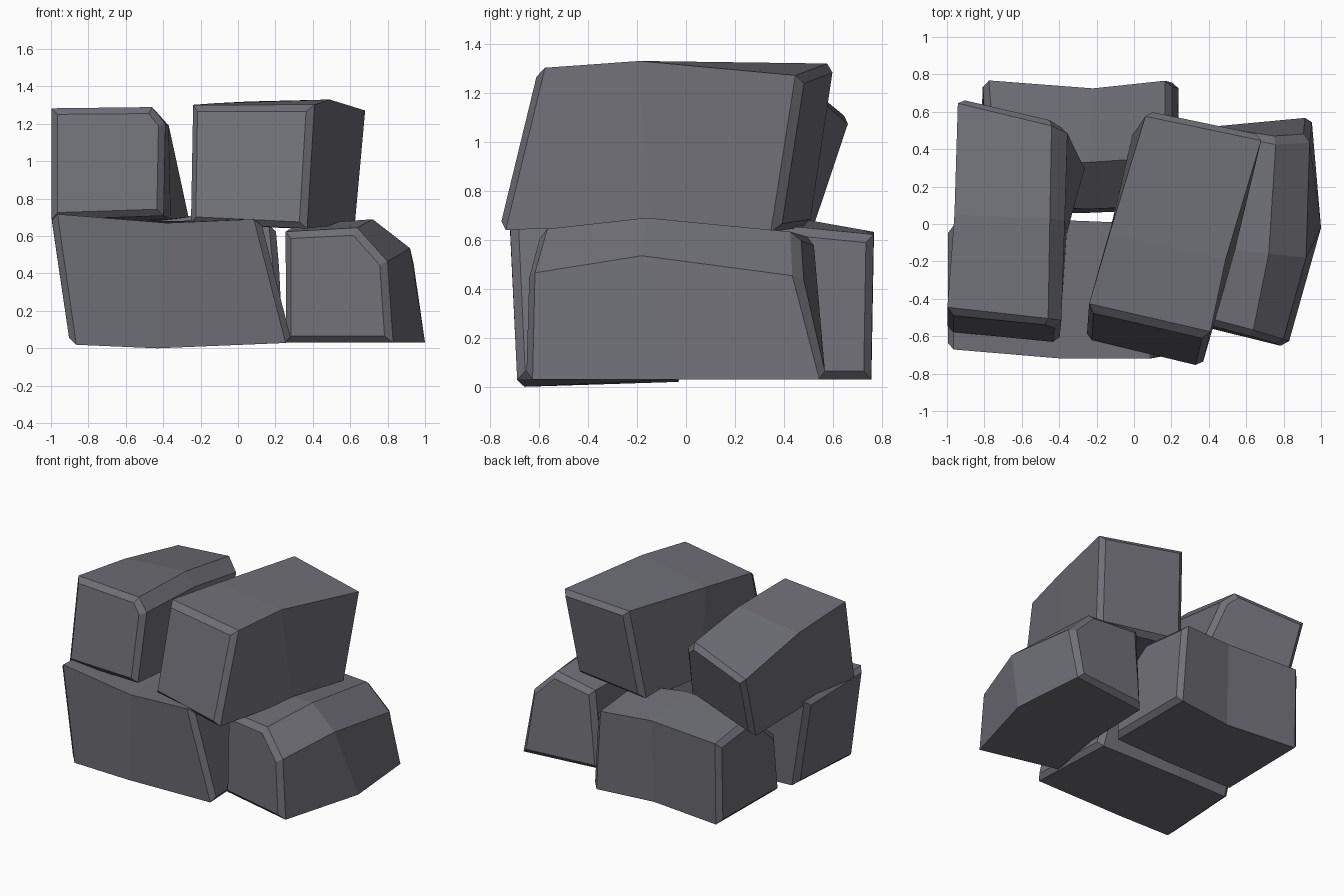
import bpy, bmesh

stone = bpy.data.materials.new("slate_grey")
stone.diffuse_color = (0.16, 0.16, 0.185, 1)


def block(name, start, middle, end, bevel=0.035):
    """Rough stone lofted through three cross-sections, with chipped end rims."""
    bm = bmesh.new()
    rings = [[bm.verts.new(p) for p in ring] for ring in (start, middle, end)]
    n = len(start)
    for a, b in zip(rings, rings[1:]):
        for i in range(n):
            j = (i + 1) % n
            bm.faces.new((a[i], a[j], b[j], b[i]))
    caps = [bm.faces.new(rings[0]), bm.faces.new(rings[-1])]
    bmesh.ops.recalc_face_normals(bm, faces=bm.faces[:])
    rims = [e for f in caps for e in f.edges]
    bmesh.ops.bevel(bm, geom=rims, offset=bevel, segments=1, affect='EDGES',
                    profile=0.5, clamp_overlap=True)
    mesh = bpy.data.meshes.new(name)
    bm.to_mesh(mesh)
    bm.free()
    mesh.materials.append(stone)
    obj = bpy.data.objects.new(name, mesh)
    bpy.context.collection.objects.link(obj)
    return obj


# upper left stone, running front to back and dropping at the back
block("upper_left_stone",
      [(-1.0, -0.58, 0.69), (-0.40, -0.64, 0.71), (-0.39, -0.55, 1.20),
       (-0.46, -0.54, 1.29), (-1.0, -0.48, 1.285)],
      [(-0.95, 0.0, 0.66), (-0.36, -0.05, 0.69), (-0.37, 0.02, 1.19),
       (-0.45, 0.03, 1.28), (-0.96, 0.05, 1.23)],
      [(-0.91, 0.52, 0.62), (-0.26, 0.33, 0.70), (-0.355, 0.52, 1.12),
       (-0.44, 0.56, 1.20), (-0.94, 0.68, 1.10)])

# upper right stone, turned and leaning back
block("upper_right_stone",
      [(-0.26, -0.62, 0.67), (0.36, -0.77, 0.64), (0.40, -0.61, 1.30),
       (-0.25, -0.46, 1.30)],
      [(-0.12, 0.0, 0.66), (0.54, -0.14, 0.66), (0.49, -0.19, 1.33),
       (-0.13, -0.05, 1.31)],
      [(0.0, 0.51, 0.65), (0.63, 0.38, 0.63), (0.69, 0.48, 1.27),
       (0.07, 0.61, 1.32)])

# lower front stone, running left to right
block("lower_front_stone",
      [(-0.90, -0.68, 0.02), (-0.87, -0.05, 0.03), (-1.0, -0.01, 0.70),
       (-1.0, -0.67, 0.72)],
      [(-0.43, -0.66, 0.0), (-0.42, -0.03, 0.02), (-0.37, 0.02, 0.68),
       (-0.38, -0.72, 0.67)],
      [(0.29, -0.69, 0.03), (0.26, -0.05, 0.03), (0.12, 0.0, 0.66),
       (0.12, -0.72, 0.69)])

# lower back stone with a sloping inner shoulder
block("lower_back_stone",
      [(-0.82, 0.06, 0.03), (-0.81, 0.76, 0.03), (-0.81, 0.77, 0.63),
       (-0.78, 0.33, 0.66), (-0.82, 0.10, 0.45)],
      [(-0.24, 0.06, 0.03), (-0.23, 0.70, 0.03), (-0.22, 0.725, 0.64),
       (-0.24, 0.33, 0.71), (-0.24, 0.08, 0.47)],
      [(0.24, 0.08, 0.03), (0.24, 0.76, 0.03), (0.20, 0.77, 0.62),
       (0.20, 0.36, 0.66), (0.22, 0.10, 0.45)])

# lower right stone with a broad outer shoulder
block("lower_right_stone",
      [(0.25, -0.52, 0.03), (0.82, -0.66, 0.03), (0.79, -0.65, 0.46),
       (0.63, -0.60, 0.64), (0.25, -0.50, 0.62)],
      [(0.33, -0.05, 0.03), (1.0, -0.02, 0.03), (0.92, -0.18, 0.535),
       (0.72, -0.16, 0.69), (0.31, -0.10, 0.66)],
      [(0.35, 0.51, 0.03), (0.95, 0.58, 0.03), (0.94, 0.47, 0.45),
       (0.76, 0.46, 0.63), (0.40, 0.53, 0.61)])
